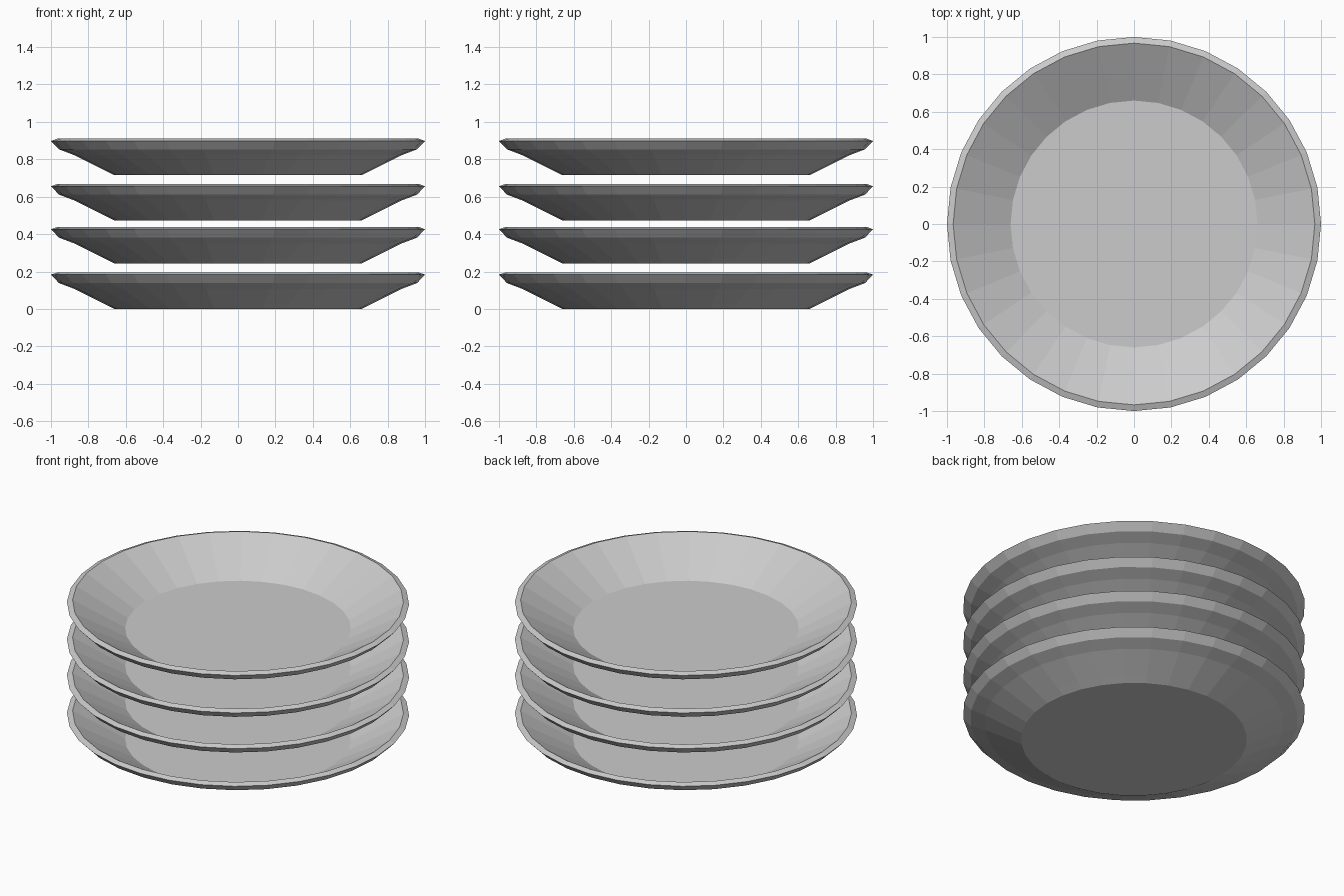
import bpy, math

if "Cube" in bpy.data.objects:
    bpy.data.objects.remove(bpy.data.objects["Cube"])

SIDES = 32
mat = bpy.data.materials.new("plain grey ceramic")
mat.diffuse_color = (0.6, 0.6, 0.6, 1)
mat.use_nodes = True
mat.node_tree.nodes["Principled BSDF"].inputs["Base Color"].default_value = mat.diffuse_color

# Plate cross-section (radius, height): underside, rim, then inside wall to floor
PROFILE = [(0.66, 0.0), (0.71, 0.025), (0.875, 0.107), (0.957, 0.138),
           (1.0, 0.183), (0.967, 0.195), (0.66, 0.02)]


def make_plate(name, z):
    verts = [(r * math.cos(2 * math.pi * i / SIDES),
              r * math.sin(2 * math.pi * i / SIDES), h)
             for r, h in PROFILE for i in range(SIDES)]
    faces = [tuple(reversed(range(SIDES)))]            # base
    for k in range(len(PROFILE) - 1):                  # lathed rings
        for i in range(SIDES):
            j = (i + 1) % SIDES
            a, b = k * SIDES, (k + 1) * SIDES
            faces.append((a + i, a + j, b + j, b + i))
    last = (len(PROFILE) - 1) * SIDES
    faces.append(tuple(range(last, last + SIDES)))     # eating surface
    mesh = bpy.data.meshes.new(name)
    mesh.from_pydata(verts, [], faces)
    mesh.materials.append(mat)
    ob = bpy.data.objects.new(name, mesh)
    ob.location.z = z
    bpy.context.collection.objects.link(ob)


# Stack of four plates, unevenly spaced
for n, z in enumerate((0.0, 0.243, 0.473, 0.715)):
    make_plate(f"plate_{n + 1}", z)
